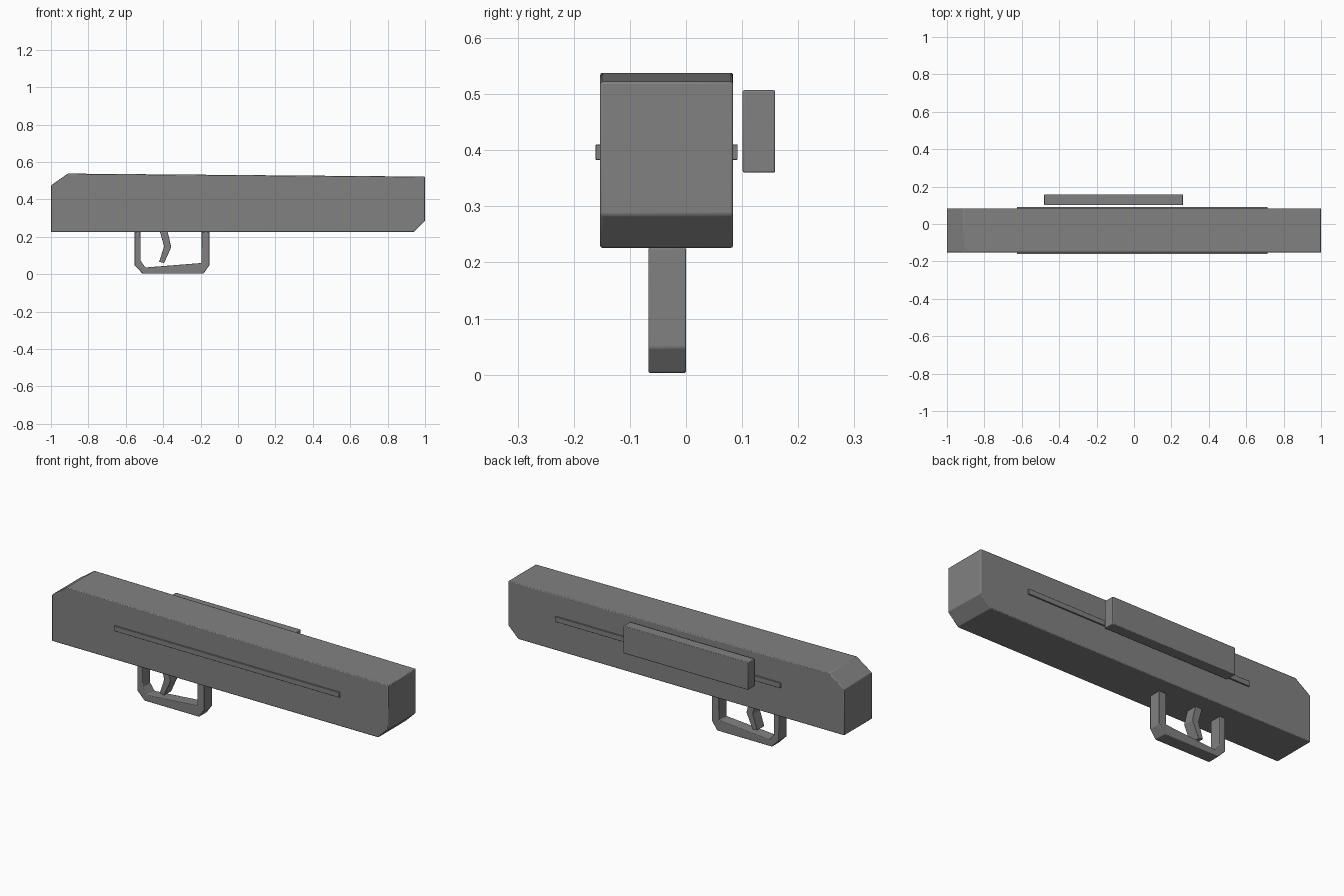
import bpy
import bmesh
import math

cube = bpy.data.objects.get("Cube")
if cube:
    bpy.data.objects.remove(cube, do_unlink=True)

grey = bpy.data.materials.new("gunmetal_grey")
grey.use_nodes = True
colour = (0.22, 0.22, 0.225, 1)
grey.diffuse_color = colour
grey.node_tree.nodes["Principled BSDF"].inputs["Base Color"].default_value = colour


def extrude_profile(name, outline, y0, y1, bevel=0.004):
    """Extrude an x-z outline from y0 to y1 and soften its edges."""
    bm = bmesh.new()
    face = bm.faces.new([bm.verts.new((x, y0, z)) for x, z in outline])
    new = bmesh.ops.extrude_face_region(bm, geom=[face])["geom"]
    verts = [v for v in new if isinstance(v, bmesh.types.BMVert)]
    bmesh.ops.translate(bm, verts=verts, vec=(0, y1 - y0, 0))
    bmesh.ops.recalc_face_normals(bm, faces=bm.faces[:])
    mesh = bpy.data.meshes.new(name)
    bm.to_mesh(mesh)
    bm.free()
    mesh.materials.append(grey)
    obj = bpy.data.objects.new(name, mesh)
    bpy.context.collection.objects.link(obj)
    mod = obj.modifiers.new("soft_edges", "BEVEL")
    mod.width = bevel
    mod.segments = 2
    mod.limit_method = "ANGLE"
    mod.angle_limit = math.radians(25)
    bpy.ops.object.select_all(action="DESELECT")
    obj.select_set(True)
    bpy.context.view_layer.objects.active = obj
    bpy.ops.object.shade_smooth_by_angle(angle=math.radians(30))
    return obj


def box(x0, x1, z0, z1):
    return [(x0, z0), (x1, z0), (x1, z1), (x0, z1)]


# Long body with chamfered upper rear and lower front corners
extrude_profile("body", [(-1, 0.226), (0.94, 0.226), (1, 0.285), (1, 0.522),
                         (-0.91, 0.538), (-1, 0.475)], -0.153, 0.084)

# Thin rails on both flanks
rail = box(-0.625, 0.715, 0.383, 0.41)
extrude_profile("right_rail", rail, -0.161, -0.15, 0.001)
extrude_profile("left_rail", rail, 0.081, 0.092, 0.001)

# Raised plate behind the body
extrude_profile("side_plate", box(-0.48, 0.262, 0.36, 0.507), 0.101, 0.159, 0.003)

# Open trigger guard, tucked against the underside
extrude_profile("trigger_guard", [
    (-0.553, 0.226), (-0.553, 0.047), (-0.51, 0.003), (-0.185, 0.003),
    (-0.153, 0.048), (-0.153, 0.226), (-0.195, 0.226), (-0.195, 0.06),
    (-0.495, 0.036), (-0.521, 0.072), (-0.521, 0.226)], -0.067, 0, 0.003)

# Bent trigger
extrude_profile("trigger", [
    (-0.417, 0.226), (-0.395, 0.148), (-0.422, 0.066), (-0.395, 0.06),
    (-0.357, 0.145), (-0.376, 0.226)], -0.064, -0.003, 0.002)
